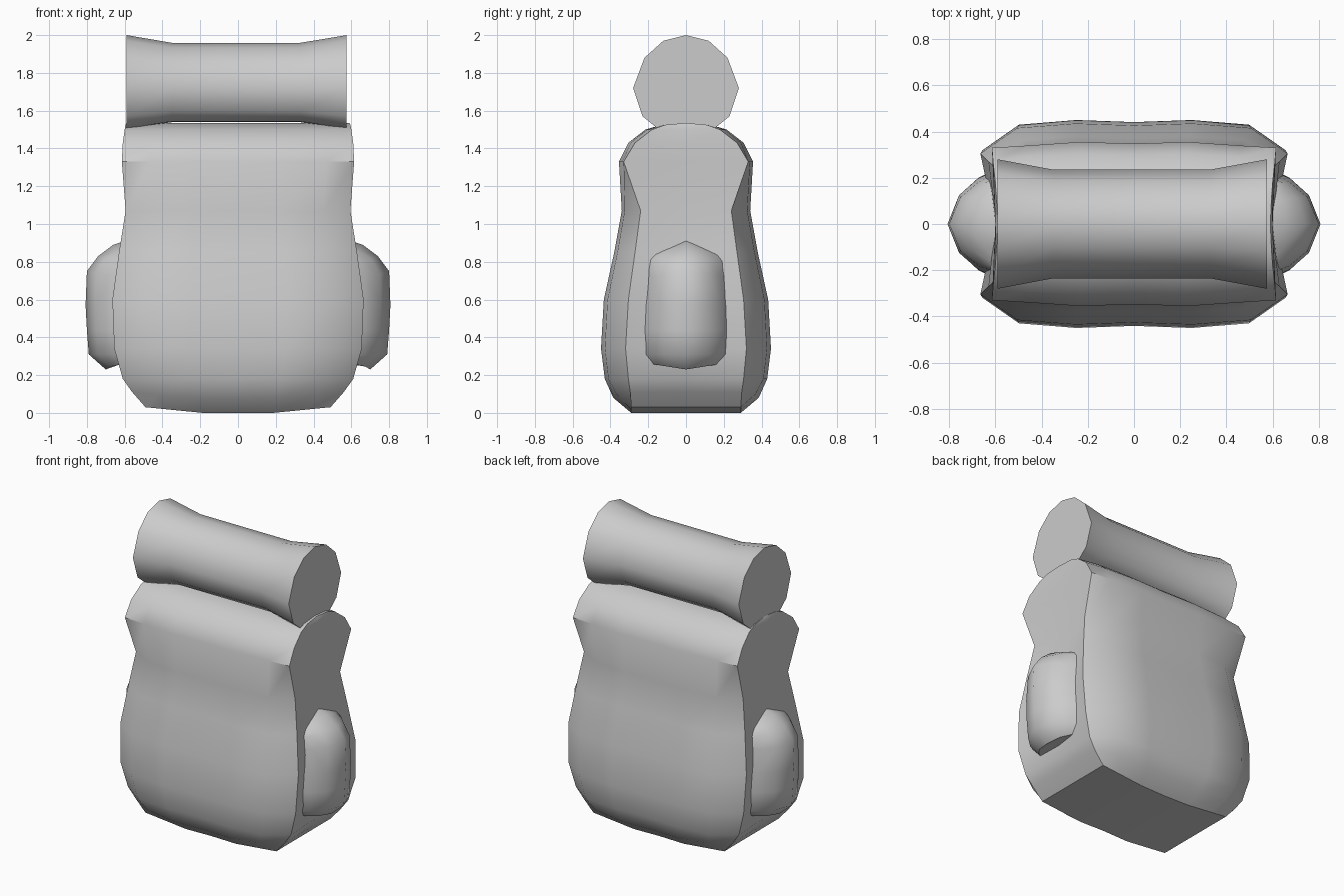
import bpy, bmesh, math

cube = bpy.data.objects.get("Cube")
if cube:
    bpy.data.objects.remove(cube, do_unlink=True)

canvas = bpy.data.materials.new("grey_canvas")
canvas.use_nodes = True
GREY = (0.6, 0.6, 0.6, 1)
canvas.diffuse_color = GREY
canvas.node_tree.nodes["Principled BSDF"].inputs["Base Color"].default_value = GREY


def loft(name, rings, angle, cap_start=True, cap_end=True, mirror=False):
    """Skin a list of closed rings, cap the ends and shade by angle."""
    bm = bmesh.new()
    loops = [[bm.verts.new(p) for p in ring] for ring in rings]
    n = len(loops[0])
    for a, b in zip(loops, loops[1:]):
        for i in range(n):
            j = (i + 1) % n
            bm.faces.new((a[i], a[j], b[j], b[i]))
    if cap_start:
        bm.faces.new(loops[0][::-1])
    if cap_end:
        bm.faces.new(loops[-1])
    bmesh.ops.remove_doubles(bm, verts=bm.verts, dist=0.0005)
    if mirror:
        for v in bm.verts:
            v.co.x = -v.co.x
    bmesh.ops.triangulate(bm, faces=[f for f in bm.faces if len(f.verts) > 12 and not mirror
                                     and name == "pack_body"])
    bmesh.ops.recalc_face_normals(bm, faces=bm.faces)
    mesh = bpy.data.meshes.new(name)
    bm.to_mesh(mesh)
    bm.free()
    obj = bpy.data.objects.new(name, mesh)
    bpy.context.collection.objects.link(obj)
    mesh.materials.append(canvas)
    bpy.ops.object.select_all(action="DESELECT")
    obj.select_set(True)
    bpy.context.view_layer.objects.active = obj
    bpy.ops.object.shade_smooth_by_angle(angle=math.radians(angle))
    return obj


# Pack body: rows of height, half width, half depth at the rim, half depth in the middle
body_rows = [
    (0.00, 0.49, 0.29, 0.29), (0.08, 0.56, 0.295, 0.385), (0.18, 0.61, 0.305, 0.43),
    (0.34, 0.655, 0.32, 0.45), (0.60, 0.665, 0.305, 0.435), (0.85, 0.63, 0.27, 0.38),
    (1.07, 0.595, 0.24, 0.34), (1.33, 0.615, 0.33, 0.355), (1.43, 0.61, 0.27, 0.305),
    (1.50, 0.60, 0.18, 0.215), (1.525, 0.595, 0.11, 0.13), (1.535, 0.59, 0, 0),
]
body_rings = []
for z, width, rim, mid in body_rows:
    columns = [(0, 0.98 * mid), (0.38, mid), (0.76, max(rim, 0.955 * mid)), (1, rim)]
    half = [(-f, y) for f, y in columns[:0:-1]] + columns
    lift = 0.03 if z < 0.1 else 0
    front = [(f * width, -y, z + lift * max(0, abs(f) - 0.38) / 0.62) for f, y in half]
    back = [(x, -y, h) for x, y, h in reversed(front)]
    side = min(width, 0.6)
    body_rings.append(front + [(side, 0, z + lift)] + back + [(-side, 0, z + lift)])
loft("pack_body", body_rings, 40, cap_end=False)

# Bedroll: faceted outline, pinched along its middle
outline = [(0, 2.0), (0.12, 1.97), (0.22, 1.88), (0.28, 1.72), (0.23, 1.57), (0.15, 1.505)]
outline += [(0, 1.5)] + [(-y, z) for y, z in outline[:0:-1]]
centre = 1.745
roll_rings = [[(x, y * s, centre + (z - centre) * s) for y, z in outline]
              for x, s in ((-0.59, 1), (-0.35, 0.84), (0.33, 0.84), (0.575, 1))]
loft("bedroll", roll_rings, 50)

# Side pockets: rows of height, reach in x, half width, height change at the edges
pocket_rows = [
    (0.23, 0.70, 0.19, 0.03), (0.31, 0.79, 0.235, 0), (0.44, 0.80, 0.245, 0),
    (0.57, 0.807, 0.24, 0), (0.75, 0.80, 0.222, -0.03), (0.83, 0.74, 0.215, -0.03),
    (0.89, 0.66, 0.205, -0.065), (0.91, 0.60, 0.2, -0.08),
]
arc = [(0, 1), (0.42, 0.82), (0.78, 0.52), (1, 0)]
arc += [(d, -w) for d, w in arc[-2::-1]]
base = 0.58
pocket_rings = [[(base + (reach - base) * d, w * width, z + rise * abs(w)) for d, w in arc]
                for z, reach, width, rise in pocket_rows]
for name, flip in (("left_pocket", False), ("right_pocket", True)):
    loft(name, pocket_rings, 50, mirror=flip)
